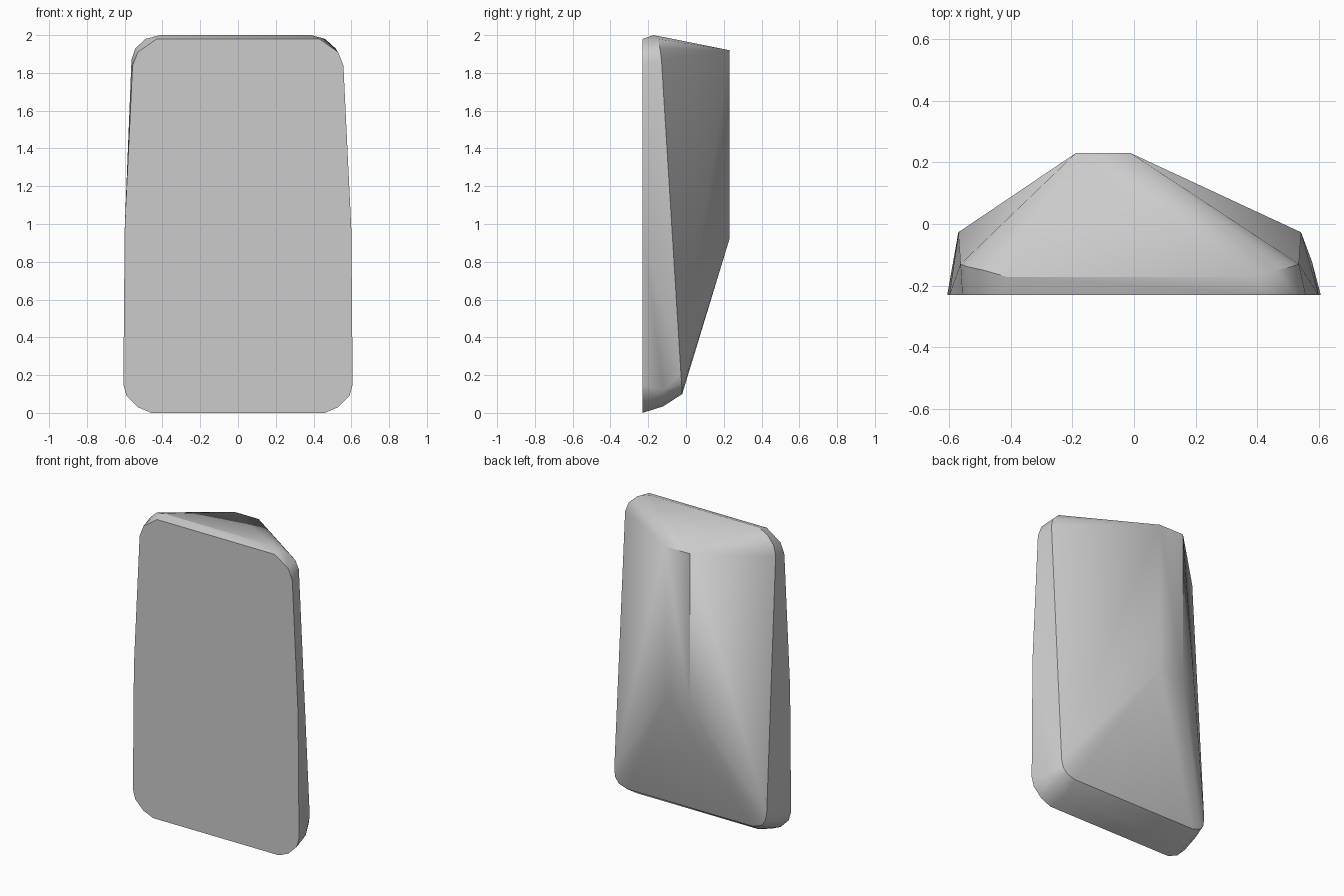
import bpy, bmesh, math

cube = bpy.data.objects.get("Cube")
if cube:
    bpy.data.objects.remove(cube, do_unlink=True)

grey = bpy.data.materials.new("plain grey")
grey.use_nodes = True
colour = (0.6, 0.6, 0.6, 1)
grey.diffuse_color = colour
grey.node_tree.nodes["Principled BSDF"].inputs["Base Color"].default_value = colour


def mirrored(half, shift=0):
    """Mirror (x, y, z) points across x, then nudge them sideways."""
    return [(side * x + shift, y, z) for x, y, z in half for side in (-1, 1)]


# Flat front outline, with rounded corners and slightly tapered sides
front = [(x, -0.23, z) for x, z in (
    (0.46, 0), (0.53, 0.03), (0.59, 0.09), (0.607, 0.15), (0.6, 0.97),
    (0.558, 1.84), (0.53, 1.91), (0.43, 1.98))]

# Curved underside between the front and the back rim
underside = [(0.44, -0.12, 0.035), (0.52, -0.12, 0.062), (0.578, -0.12, 0.12)]

# Leaning rim behind the front face
rim = [(0.46, -0.02, 0.1), (0.52, -0.021, 0.12), (0.548, -0.023, 0.155),
       (0.557, -0.027, 0.21), (0.55, -0.13, 1.87), (0.53, -0.138, 1.93),
       (0.475, -0.15, 1.98), (0.4, -0.172, 2.0)]

# Narrow off-centre ridge on the back
ridge = [(0.09, 0.23, 0.92), (0.09, 0.23, 1.92)]

points = (mirrored(front) + mirrored(underside) + mirrored(rim, -0.014)
          + mirrored(ridge, -0.1))

bm = bmesh.new()
for p in points:
    bm.verts.new(p)
hull = bmesh.ops.convex_hull(bm, input=bm.verts)
loose = [v for v in bm.verts if not v.link_faces]
bmesh.ops.delete(bm, geom=loose, context="VERTS")
bmesh.ops.dissolve_limit(bm, angle_limit=math.radians(0.5),
                         verts=bm.verts, edges=bm.edges)
bmesh.ops.recalc_face_normals(bm, faces=bm.faces)

mesh = bpy.data.meshes.new("faceted_block")
bm.to_mesh(mesh)
bm.free()
mesh.materials.append(grey)
block = bpy.data.objects.new("faceted_block", mesh)
bpy.context.scene.collection.objects.link(block)

# Blend the shallow back slopes, keep the rim crisp
bpy.context.view_layer.objects.active = block
block.select_set(True)
bpy.ops.object.shade_smooth_by_angle(angle=math.radians(30))
